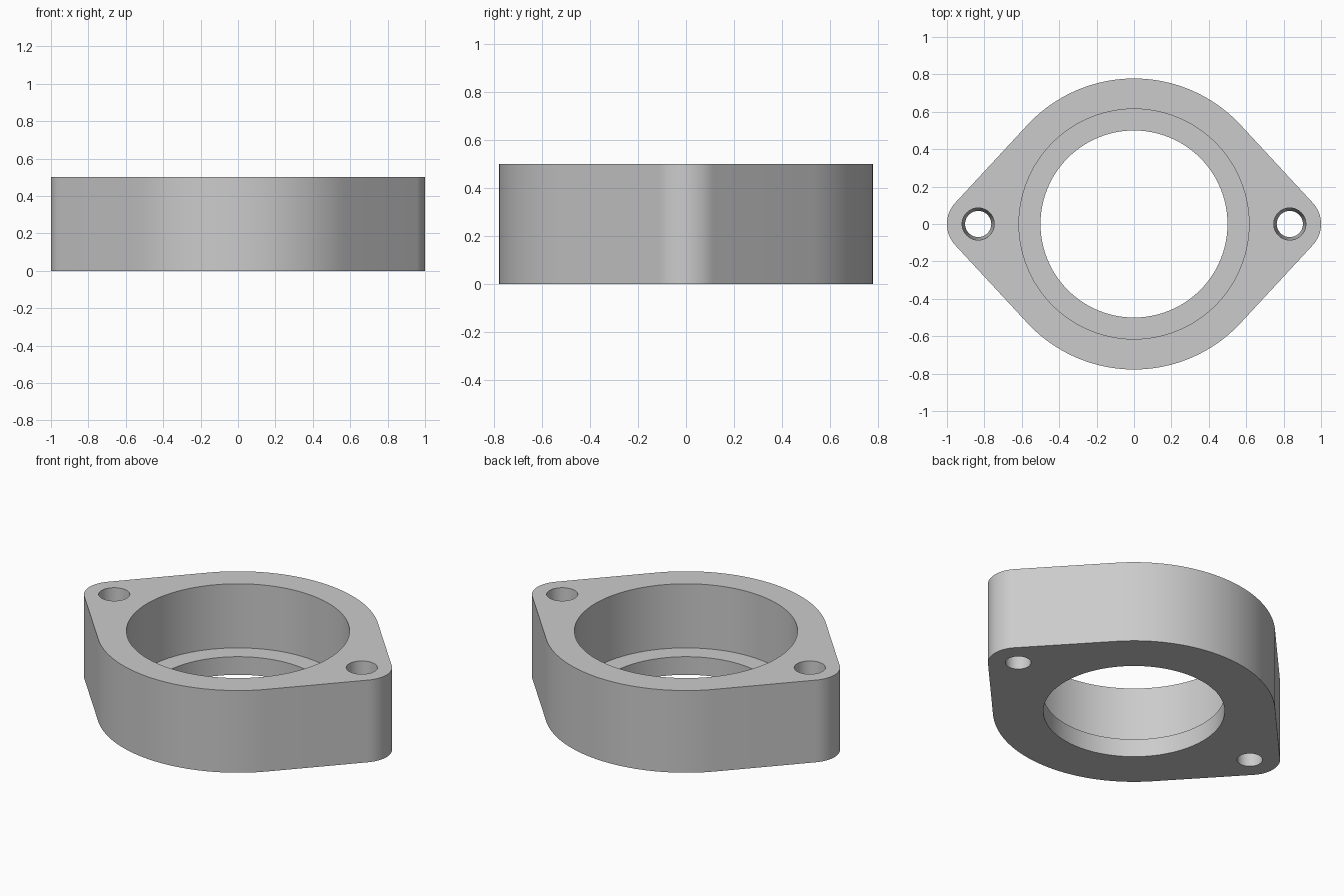
import bpy
from math import acos, cos, sin, pi, radians

if "Cube" in bpy.data.objects:
    bpy.data.objects.remove(bpy.data.objects["Cube"], do_unlink=True)

HEIGHT = 0.5
BODY_R = 0.778
EAR_X, EAR_R = 0.833, 0.167

grey = bpy.data.materials.new("plain_grey")
grey.use_nodes = True
colour = (0.6, 0.6, 0.6, 1)
grey.diffuse_color = colour
grey.node_tree.nodes["Principled BSDF"].inputs["Base Color"].default_value = colour


def arc(cx, radius, start, end, steps):
    angles = [start + (end - start) * i / steps for i in range(steps + 1)]
    return [(cx + radius * cos(a), radius * sin(a)) for a in angles]


def prism(name, outline):
    """Extrude a closed outline from the ground to the flange height."""
    n = len(outline)
    verts = [(x, y, z) for z in (0, HEIGHT) for x, y in outline]
    faces = [tuple(reversed(range(n))), tuple(range(n, 2 * n))]
    faces += [(i, (i + 1) % n, n + (i + 1) % n, n + i) for i in range(n)]
    mesh = bpy.data.meshes.new(name)
    mesh.from_pydata(verts, [], faces)
    mesh.materials.append(grey)
    obj = bpy.data.objects.new(name, mesh)
    bpy.context.collection.objects.link(obj)
    return obj


def cut(target, x, z_low, z_high, r_low, r_high, sides):
    """Bore a straight or tapered round hole through the target."""
    bpy.ops.mesh.primitive_cone_add(
        vertices=sides, radius1=r_low, radius2=r_high, depth=z_high - z_low,
        location=(x, 0, (z_low + z_high) / 2))
    cutter = bpy.context.object
    cutter.data.materials.append(grey)
    bpy.context.view_layer.objects.active = target
    mod = target.modifiers.new("hole", "BOOLEAN")
    mod.operation = "DIFFERENCE"
    mod.solver = "EXACT"
    mod.object = cutter
    bpy.ops.object.modifier_apply(modifier=mod.name)
    bpy.data.objects.remove(cutter, do_unlink=True)


# Flange body: a large round joined to two ear rounds by tangent lines
t = acos((BODY_R - EAR_R) / EAR_X)
outline = (arc(EAR_X, EAR_R, -t, t, 16) + arc(0, BODY_R, t, pi - t, 40)
           + arc(-EAR_X, EAR_R, pi - t, pi + t, 16)
           + arc(0, BODY_R, pi + t, 2 * pi - t, 40))
flange = prism("flange_body", outline)

# Stepped centre bore with a ledge near the bottom
cut(flange, 0, 0.11, HEIGHT + 0.1, 0.615, 0.615, 96)
cut(flange, 0, -0.1, 0.3, 0.5, 0.5, 96)

# Tapered bolt holes in the ears, extended past both faces
taper = 0.016 / HEIGHT
for x in (-EAR_X, EAR_X):
    cut(flange, x, -0.1, HEIGHT + 0.1,
        0.07 - 0.1 * taper, 0.086 + 0.1 * taper, 48)

# Smooth walls with sharp rims
bpy.ops.object.select_all(action="DESELECT")
flange.select_set(True)
bpy.context.view_layer.objects.active = flange
bpy.ops.object.shade_smooth_by_angle(angle=radians(30))
